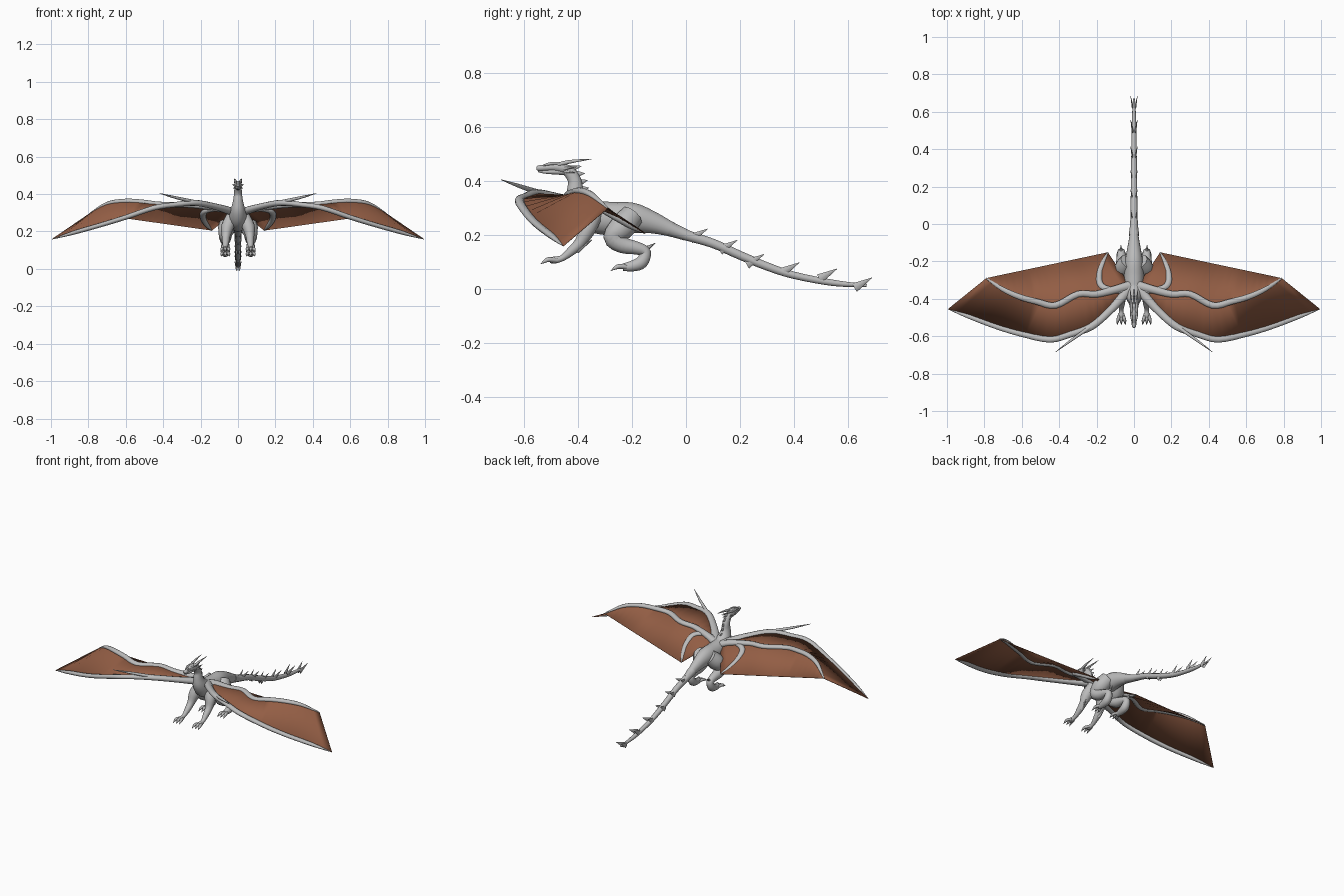
import bpy
import bmesh
import math
from mathutils import Vector

cube = bpy.data.objects.get("Cube")
if cube:
    bpy.data.objects.remove(cube)

X_AXIS, Z_AXIS = Vector((1, 0, 0)), Vector((0, 0, 1))


def make_material(name, color):
    mat = bpy.data.materials.new(name)
    mat.use_nodes = True
    mat.diffuse_color = color
    mat.node_tree.nodes["Principled BSDF"].inputs["Base Color"].default_value = color
    return mat


HIDE = make_material("grey hide", (.5, .5, .5, 1))
SKIN = make_material("brown wing skin", (.29, .11, .058, 1))


def finish(bm, name, mat, paired, smooth=True):
    """Turn the bmesh into an object, mirrored across x when paired."""
    bmesh.ops.recalc_face_normals(bm, faces=bm.faces)
    mesh = bpy.data.meshes.new(name)
    bm.to_mesh(mesh)
    bm.free()
    mesh.materials.append(mat)
    obj = bpy.data.objects.new(name, mesh)
    bpy.context.collection.objects.link(obj)
    if smooth:
        bpy.ops.object.select_all(action='DESELECT')
        obj.select_set(True)
        bpy.context.view_layer.objects.active = obj
        bpy.ops.object.shade_smooth_by_angle(angle=math.radians(50))
    if paired:
        mirror = obj.modifiers.new("Mirror", 'MIRROR')
        mirror.use_mirror_merge = False
    return obj


def spline(points, steps):
    """Smooth curve through the points, with any extra values carried along."""
    out = []
    last = len(points) - 1
    for i in range(last):
        quad = [points[max(0, min(last, i + k))] for k in (-1, 0, 1, 2)]
        for s in range(steps):
            t = s / steps
            out.append([b + t / 2 * (c - a + t * (2*a - 5*b + 4*c - d + t * (3*(b - c) + d - a)))
                        for a, b, c, d in zip(*quad)])
    out.append(list(points[-1]))
    return out


def add_tube(bm, points, ref=X_AXIS, flat=1, steps=4, sides=10):
    """Sweep an oval along (x, y, z, radius); flat scales the radius along ref."""
    rows = spline(points, steps)
    spots = [Vector(r[:3]) for r in rows]
    rings = []
    for i, row in enumerate(rows):
        along = (spots[min(i + 1, len(rows) - 1)] - spots[max(i - 1, 0)]).normalized()
        u = (ref - along * ref.dot(along)).normalized()
        v = along.cross(u)
        radius = max(row[3], .0008)
        ring = []
        for k in range(sides):
            a = math.tau * k / sides
            ring.append(bm.verts.new(spots[i] + radius * (flat * math.cos(a) * u + math.sin(a) * v)))
        rings.append(ring)
    for low, high in zip(rings, rings[1:]):
        for k in range(sides):
            n = (k + 1) % sides
            bm.faces.new((low[k], low[n], high[n], high[k]))
    bm.faces.new(rings[0])
    bm.faces.new(rings[-1])


def tube(name, points, paired=False, **options):
    bm = bmesh.new()
    add_tube(bm, points, **options)
    return finish(bm, name, HIDE, paired)


def spikes(name, pairs, radius, paired=True, flat=1, ref=X_AXIS):
    """Pointed cones, each given as (base, tip)."""
    bm = bmesh.new()
    for base, tip in pairs:
        add_tube(bm, [(*base, radius), (*tip, 0)], ref=ref, flat=flat, steps=1, sides=8)
    return finish(bm, name, HIDE, paired)


# Trunk: neck, chest, belly and hips in one sweep, then the tail
tube("neck_and_body", [
    (0, -.47, .45, .016), (0, -.435, .435, .022), (0, -.413, .40, .025),
    (0, -.41, .36, .032), (0, -.395, .315, .046), (0, -.35, .272, .058),
    (0, -.28, .26, .062), (0, -.2, .262, .057), (0, -.13, .247, .042),
    (0, -.06, .222, .028), (0, 0, .199, .021)], flat=.86, sides=16)
tube("tail", [
    (0, -.06, .222, .028), (0, 0, .199, .021), (0, .1, .168, .018), (0, .2, .124, .017),
    (0, .3, .083, .016), (0, .4, .05, .014), (0, .55, .021, .012), (0, .67, .012, .005)])

# Head: skull with muzzle, lower jaw, brows, horns
tube("skull", [
    (0, -.555, .447, .006), (0, -.545, .447, .011), (0, -.51, .45, .013),
    (0, -.48, .452, .019), (0, -.45, .446, .02), (0, -.43, .44, .01)], flat=1.05)
tube("lower_jaw", [
    (0, -.548, .435, .003), (0, -.52, .433, .007), (0, -.47, .434, .012),
    (0, -.44, .43, .008)], flat=1.3)
tube("brow_ridge", [
    (.008, -.53, .457, .003), (.014, -.495, .465, .006), (.017, -.45, .464, .003)], paired=True)
tube("long_horn", [
    (.012, -.475, .46, .008), (.015, -.43, .471, .007), (.02, -.35, .481, .001)], paired=True)
spikes("cheek_horns", [((.014, -.455, .445), (.03, -.405, .452)),
                       ((.012, -.45, .435), (.026, -.412, .43))], .007)

# Ridge of thorns down the back of the neck
spikes("neck_thorns", [
    ((0, -.425, .445), (0, -.388, .455)), ((0, -.405, .425), (0, -.375, .428)),
    ((0, -.393, .395), (0, -.365, .402)), ((0, -.388, .37), (0, -.36, .374)),
    ((0, -.375, .34), (0, -.345, .348))], .013, paired=False, flat=.4)

# Paired blades along the tail
blade_tips = [(.08, .222), (.19, .18), (.29, .128), (.42, .097), (.56, .074), (.69, .041)]
spikes("tail_blades", [((.007, y - .065, z - .037), (.019, y, z)) for y, z in blade_tips],
       .018, flat=.3)

# Front legs
tube("front_leg", [
    (.03, -.34, .28, .035), (.056, -.365, .225, .034), (.064, -.39, .175, .023),
    (.066, -.425, .14, .018), (.068, -.46, .113, .012), (.068, -.49, .106, .014),
    (.068, -.505, .103, .008)], paired=True)
spikes("elbow_spur", [((.066, -.405, .14), (.075, -.348, .182))], .011)

# Hind legs
tube("hind_leg", [
    (.03, -.2, .27, .045), (.055, -.235, .23, .05), (.066, -.27, .19, .038),
    (.068, -.235, .162, .032), (.068, -.18, .15, .025), (.068, -.15, .135, .021),
    (.068, -.165, .098, .025), (.068, -.2, .084, .021), (.068, -.235, .08, .014)], paired=True)
spikes("heel_spur", [((.068, -.16, .14), (.07, -.112, .17))], .013)


def toes(name, x, y, z, length):
    """Three arched toes ending in claws."""
    bm = bmesh.new()
    for spread in (-1, 0, 1):
        dx = .017 * spread
        add_tube(bm, [(x + dx * .4, y, z, .009), (x + dx, y - length * .5, z + .003, .009),
                      (x + dx * 1.2, y - length * .75, z - .004, .006),
                      (x + dx * 1.3, y - length, z - .014, 0)], sides=8, steps=3)
    finish(bm, name, HIDE, True)


toes("front_toes", .068, -.48, .105, .06)
toes("hind_toes", .068, -.215, .08, .065)

# Wing bones
lead = [(.02, -.33, .3, .028), (.05, -.375, .312, .026), (.13, -.465, .335, .021),
        (.23, -.55, .353, .02), (.34, -.59, .343, .017), (.45, -.618, .326, .017),
        (.6, -.588, .276, .016), (.73, -.55, .236, .015), (.88, -.495, .193, .013),
        (.995, -.455, .158, .001)]
finger = [(.02, -.33, .3, .028), (.08, -.345, .32, .023), (.2, -.375, .336, .019),
          (.3, -.375, .343, .018), (.42, -.435, .345, .018), (.52, -.415, .358, .017),
          (.61, -.39, .362, .016), (.7, -.35, .348, .013), (.79, -.29, .298, .004)]
hook = [(.06, -.355, .315, .018), (.13, -.352, .32, .018), (.18, -.325, .305, .018),
        (.185, -.265, .268, .016), (.165, -.205, .232, .013), (.14, -.152, .206, .003)]
tube("wing_leading_bone", lead, paired=True, ref=Z_AXIS, flat=.8)
tube("wing_middle_bone", finger, paired=True, ref=Z_AXIS, flat=.8)
tube("wing_hook_bone", hook, paired=True, ref=Z_AXIS, flat=.8)
tube("wing_thumb_spike", [
    (.21, -.535, .353, .012), (.25, -.562, .362, .01), (.34, -.625, .383, .007),
    (.42, -.685, .404, .001)], paired=True, ref=Z_AXIS)


def resample(points, count):
    """Evenly spaced spots along a bone."""
    dense = [Vector(p[:3]) for p in spline(points, 12)]
    dist = [0]
    for a, b in zip(dense, dense[1:]):
        dist.append(dist[-1] + (b - a).length)
    out = []
    for i in range(count + 1):
        goal = dist[-1] * i / count
        j = next((k for k in range(1, len(dist)) if dist[k] >= goal - 1e-6), len(dist) - 1)
        out.append(dense[j - 1].lerp(dense[j], (goal - dist[j - 1]) / (dist[j] - dist[j - 1])))
    return out


# Wing skin: one panel between the bones, one behind down to the trailing edge
COUNT = 20
front_row = resample(lead, COUNT)
middle_row = resample(finger, COUNT)
inner, outer = Vector(hook[-1][:3]), middle_row[-1]
rear_row = [inner.lerp(outer, i / COUNT) for i in range(COUNT + 1)]
bm = bmesh.new()
grid = [[bm.verts.new(p) for p in row] for row in (front_row, middle_row, rear_row)]
for one, two in zip(grid, grid[1:]):
    for i in range(COUNT):
        bm.faces.new((one[i], one[i + 1], two[i + 1], two[i]))
bmesh.ops.remove_doubles(bm, verts=bm.verts, dist=.0001)
skin = finish(bm, "wing_skin", SKIN, True)
thickness = skin.modifiers.new("Thickness", 'SOLIDIFY')
thickness.thickness = .003
thickness.offset = 0
